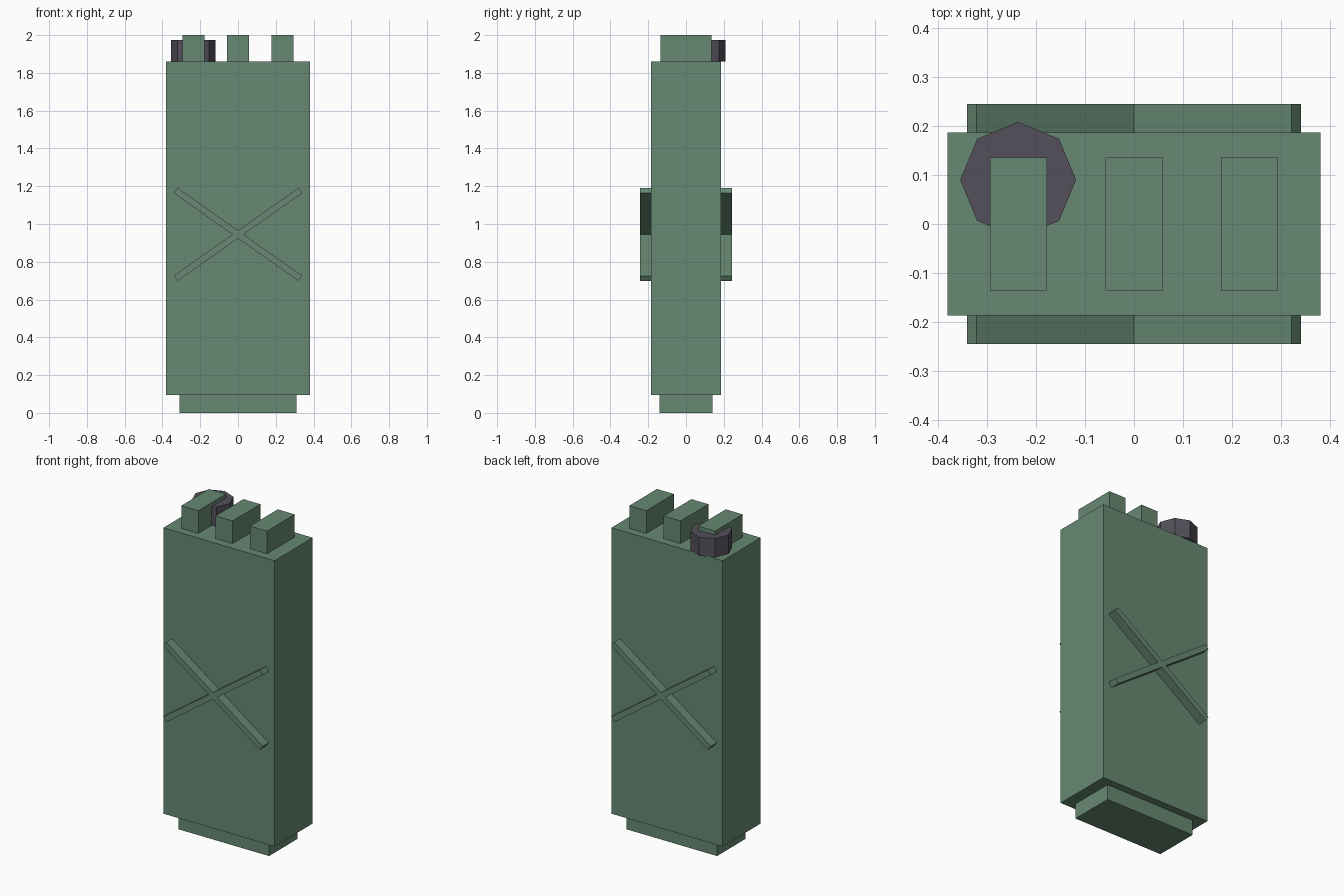
import bpy, bmesh, math
from mathutils import Matrix

if "Cube" in bpy.data.objects:
    bpy.data.objects.remove(bpy.data.objects["Cube"])


def material(name, rgb):
    m = bpy.data.materials.new(name)
    m.diffuse_color = (*rgb, 1)
    m.use_nodes = True
    m.node_tree.nodes["Principled BSDF"].inputs["Base Color"].default_value = m.diffuse_color
    return m


green = material("army green", (0.135, 0.25, 0.17))
grey = material("dark grey", (0.088, 0.08, 0.105))


def add_object(name, bm, mat):
    bmesh.ops.recalc_face_normals(bm, faces=bm.faces)
    me = bpy.data.meshes.new(name)
    bm.to_mesh(me)
    bm.free()
    me.materials.append(mat)
    ob = bpy.data.objects.new(name, me)
    bpy.context.collection.objects.link(ob)
    return ob


def box(name, lo, hi, mat):
    bm = bmesh.new()
    mid = [(a + b) / 2 for a, b in zip(lo, hi)]
    size = [b - a for a, b in zip(lo, hi)]
    bmesh.ops.create_cube(bm, size=1, matrix=Matrix.Translation(mid) @ Matrix.Diagonal((*size, 1)))
    return add_object(name, bm, mat)


# Main can and the narrower foot below it
box("can_body", (-0.38, -0.186, 0.095), (0.38, 0.186, 1.86), green)
box("foot", (-0.31, -0.14, 0), (0.31, 0.14, 0.095), green)

# Three carrying handles
for i, x in enumerate((-0.235, 0, 0.235)):
    box(f"handle_{i + 1}", (x - 0.058, -0.135, 1.86), (x + 0.058, 0.135, 2.0), green)

# Eight-sided filler cap
bm = bmesh.new()
bmesh.ops.create_cone(bm, cap_ends=True, segments=8, radius1=0.118, radius2=0.118, depth=0.115,
                      matrix=Matrix.Translation((-0.236, 0.09, 1.9175)))
add_object("filler_cap", bm, grey)

# Raised cross rib on the front and back
A, W, L, ZC = math.radians(35.2), 0.017, 0.404, 0.945
c, s = math.cos(A), math.sin(A)
quarter = [(W / s, 0), (L * c + W * s, L * s - W * c), (L * c - W * s, L * s + W * c), (0, W / c)]
outline = quarter + [(-x, z) for x, z in quarter[2:0:-1]]
outline += [(-x, -z) for x, z in quarter] + [(x, -z) for x, z in quarter[2:0:-1]]
for name, side in (("front_cross", -1), ("back_cross", 1)):
    bm = bmesh.new()
    face = bm.faces.new([bm.verts.new((x, side * 0.185, ZC + z)) for x, z in outline])
    ext = bmesh.ops.extrude_face_region(bm, geom=[face])
    bmesh.ops.translate(bm, vec=(0, side * 0.059, 0),
                        verts=[v for v in ext["geom"] if isinstance(v, bmesh.types.BMVert)])
    add_object(name, bm, green)
